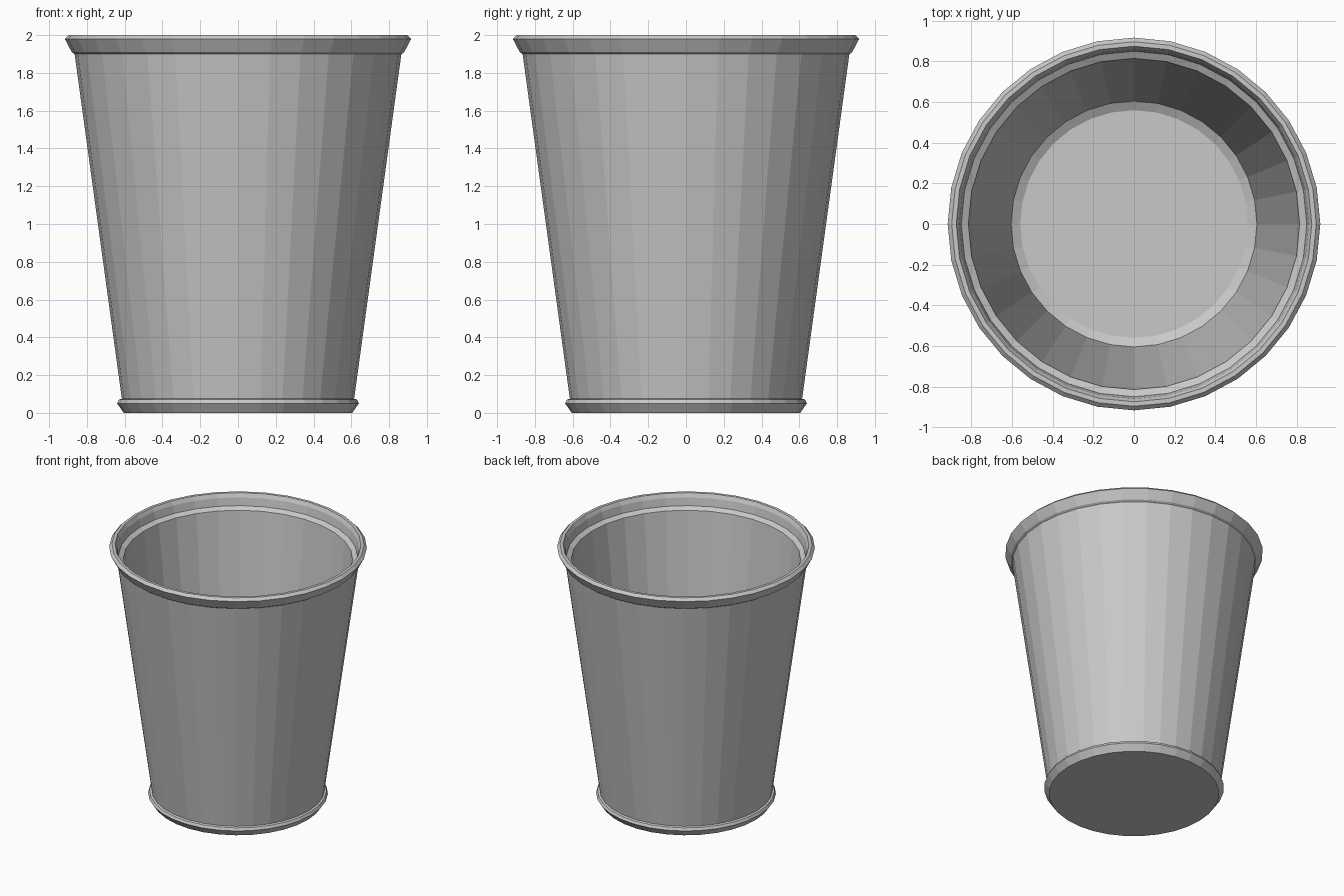
import bpy
import bmesh
from math import cos, sin, tau

SIDES = 32

if "Cube" in bpy.data.objects:
    bpy.data.objects.remove(bpy.data.objects["Cube"], do_unlink=True)

grey = bpy.data.materials.new("plain grey")
grey.use_nodes = True
colour = (0.58, 0.58, 0.58, 1)
grey.diffuse_color = colour
grey.node_tree.nodes["Principled BSDF"].inputs["Base Color"].default_value = colour


def lathe(name, profile):
    """Turn a (radius, height) profile around z; a zero radius closes as a fan."""
    bm = bmesh.new()
    rings = []
    for r, z in profile:
        if r == 0:
            rings.append([bm.verts.new((0, 0, z))] * SIDES)
        else:
            rings.append([bm.verts.new((r * cos(tau * j / SIDES), r * sin(tau * j / SIDES), z))
                          for j in range(SIDES)])
    for low, high in zip(rings, rings[1:]):
        for j in range(SIDES):
            k = (j + 1) % SIDES
            corners = dict.fromkeys((low[j], low[k], high[k], high[j]))
            bm.faces.new(list(corners))
    mesh = bpy.data.meshes.new(name)
    bm.to_mesh(mesh)
    bm.free()
    mesh.materials.append(grey)
    obj = bpy.data.objects.new(name, mesh)
    bpy.context.collection.objects.link(obj)
    return obj


# Profiles run outward along the underside, up the outside and down the inside
lathe("foot", [(0, 0), (0.605, 0), (0.64, 0.05), (0.63, 0.07), (0.615, 0.075)])
lathe("outer_wall", [(0.615, 0.075), (0.865, 1.9)])
lathe("rim", [(0.865, 1.9), (0.88, 1.91), (0.917, 1.98), (0.897, 2.0), (0.875, 2.0),
              (0.86, 1.97), (0.85, 1.91), (0.815, 1.89)])
lathe("inner_wall", [(0.815, 1.89), (0.605, 0.1)])
lathe("floor", [(0.605, 0.1), (0.56, 0.075), (0, 0.075)])
